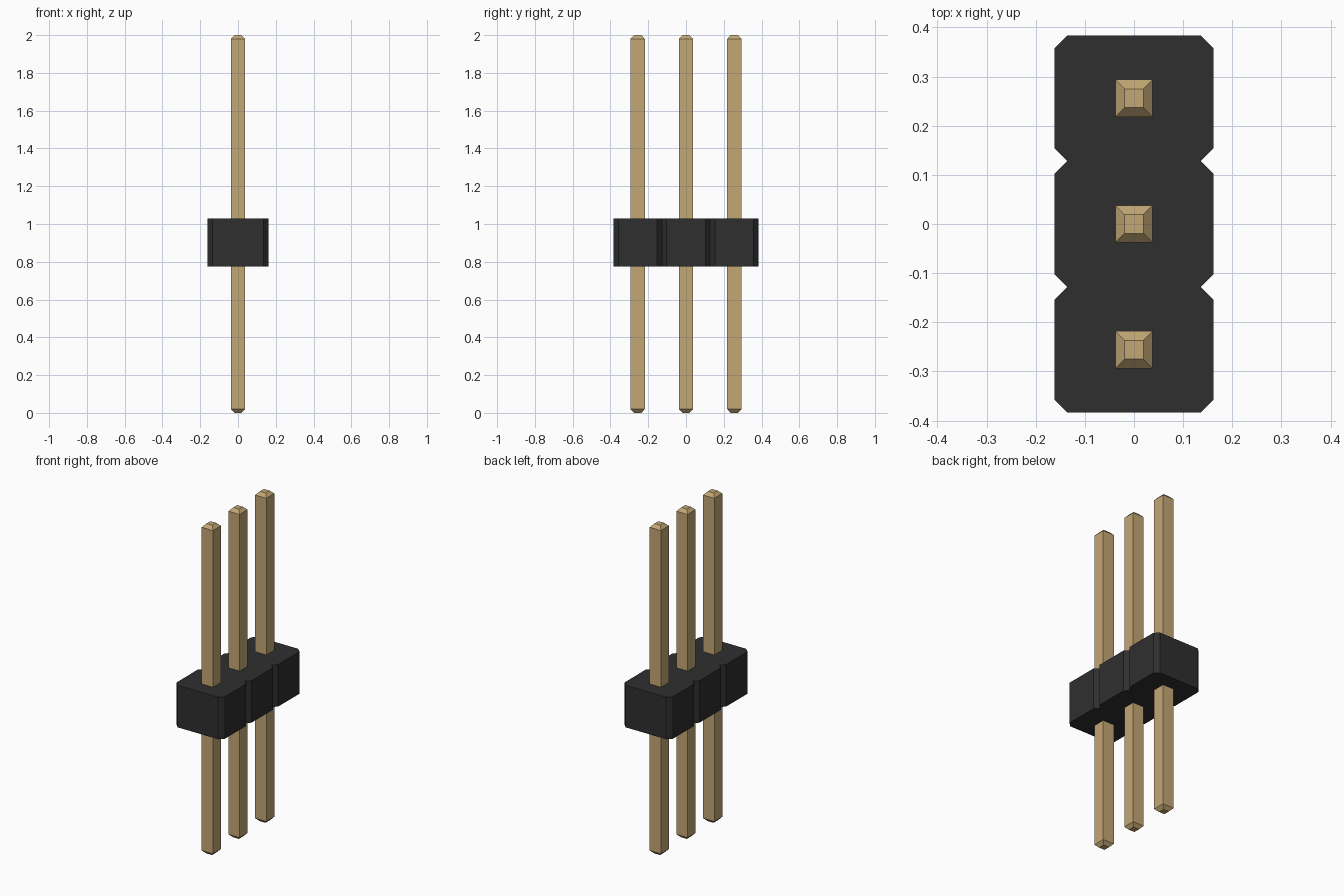
import bpy, bmesh

if "Cube" in bpy.data.objects:
    bpy.data.objects.remove(bpy.data.objects["Cube"])

PITCH = 0.256
HALF_X = 0.162
CUT = 0.026
BODY_LOW, BODY_HIGH = 0.775, 1.03


def make_material(name, rgb):
    mat = bpy.data.materials.new(name)
    mat.use_nodes = True
    color = (*rgb, 1)
    mat.diffuse_color = color
    mat.node_tree.nodes["Principled BSDF"].inputs["Base Color"].default_value = color
    return mat


def make_object(name, bm, mat):
    bmesh.ops.recalc_face_normals(bm, faces=bm.faces)
    mesh = bpy.data.meshes.new(name)
    bm.to_mesh(mesh)
    bm.free()
    mesh.materials.append(mat)
    obj = bpy.data.objects.new(name, mesh)
    bpy.context.collection.objects.link(obj)
    return obj


black = make_material("black plastic", (0.028, 0.028, 0.028))
gold = make_material("pale gold", (0.55, 0.39, 0.18))

# Housing: notched outline, one chamfered cell per pin, extruded upwards
side = []
for i in (-1, 0, 1):
    y0, y1 = (i - 0.5) * PITCH, (i + 0.5) * PITCH
    side += [(HALF_X - CUT, y0), (HALF_X, y0 + CUT), (HALF_X, y1 - CUT)]
side.append((HALF_X - CUT, 1.5 * PITCH))
outline = side + [(-x, -y) for x, y in side]
bm = bmesh.new()
base = bm.faces.new([bm.verts.new((x, y, BODY_LOW)) for x, y in outline])
top = bmesh.ops.extrude_face_region(bm, geom=[base], use_keep_orig=True)
bmesh.ops.translate(bm, vec=(0, 0, BODY_HIGH - BODY_LOW),
                    verts=[v for v in top["geom"] if isinstance(v, bmesh.types.BMVert)])
make_object("housing", bm, black)

# Pins: square bars with tapered tips at both ends
for i, label in zip((-1, 0, 1), ("front", "middle", "back")):
    bm = bmesh.new()
    rings = []
    for z, r in ((0, 0.019), (0.02, 0.038), (1.98, 0.038), (2, 0.019)):
        rings.append([bm.verts.new((sx * r, i * PITCH + sy * r, z))
                      for sx, sy in ((-1, -1), (1, -1), (1, 1), (-1, 1))])
    for a, b in zip(rings, rings[1:]):
        for k in range(4):
            n = (k + 1) % 4
            bm.faces.new((a[k], a[n], b[n], b[k]))
    bm.faces.new(rings[0])
    bm.faces.new(rings[-1])
    make_object(label + "_pin", bm, gold)
